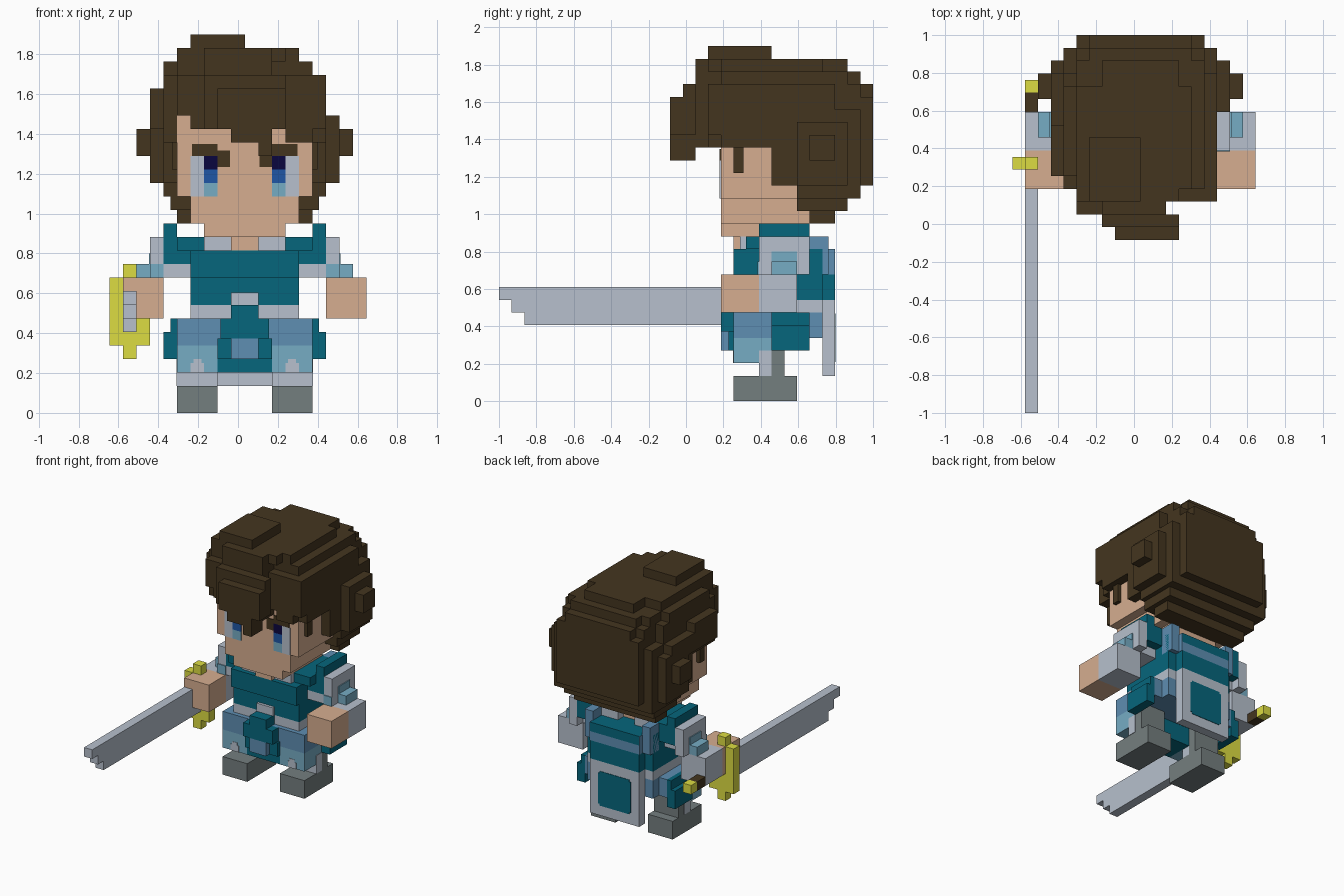
import bpy, bmesh

if "Cube" in bpy.data.objects:
    bpy.data.objects.remove(bpy.data.objects["Cube"])

U = 2 / 29.5          # block size
MID = 10              # body centre column


def colour(name, r, g, b):
    m = bpy.data.materials.new(name)
    lin = [((c / 255 + 0.055) / 1.055) ** 2.4 if c > 10 else c / 255 / 12.92 for c in (r, g, b)]
    m.diffuse_color = (*lin, 1)
    m.use_nodes = True
    m.node_tree.nodes["Principled BSDF"].inputs["Base Color"].default_value = m.diffuse_color
    return m


BROWN = colour("dark_brown", 68, 53, 31)
SKIN = colour("skin", 214, 174, 144)
TEAL = colour("teal", 6, 102, 124)
GREY = colour("light_grey", 183, 192, 205)
SLATE = colour("slate_blue", 94, 142, 178)
PALE = colour("pale_blue", 118, 172, 196)
NAVY = colour("navy", 10, 6, 62)
BLUE = colour("blue", 30, 86, 166)
GOLD = colour("yellow", 220, 220, 66)
IRON = colour("dark_grey", 116, 126, 127)


def part(name, mat, boxes, mirror=False):
    """One object from blocks (x0, x1, y0, y1, z0, z1) given in grid cells."""
    bm = bmesh.new()
    if mirror:
        boxes = boxes + [(2 * MID - b[1], 2 * MID - b[0], *b[2:]) for b in boxes]
    for x0, x1, y0, y1, z0, z1 in boxes:
        vs = bmesh.ops.create_cube(bm, size=1)["verts"]
        for v in vs:
            v.co = (((x1 if v.co.x > 0 else x0) - 9.5) * U,
                    1 + ((y1 if v.co.y > 0 else y0) - 16) * U,
                    (z1 if v.co.z > 0 else z0) * U)
    me = bpy.data.meshes.new(name)
    bm.to_mesh(me)
    bm.free()
    me.materials.append(mat)
    ob = bpy.data.objects.new(name, me)
    bpy.context.collection.objects.link(ob)
    return ob


# Head
part("head", SKIN, [(5, 15, 4, 11, 16, 22), (6, 14, 4, 11, 14, 16),
                    (7, 13, 4, 11, 13, 14), (9, 11, 5, 10, 12, 13)])

# Face plates
F = (3.9, 4)
part("eye_whites", GREY, [(6, 7, *F, 16, 19)], True)
part("pupils", NAVY, [(7, 8, *F, 18, 19)], True)
part("irises", BLUE, [(7, 8, *F, 17, 18)], True)
part("lower_irises", PALE, [(7, 8, *F, 16, 17)], True)
part("eyebrows", BROWN, [(6.1, 8, *F, 19, 19.9), (8, 8.9, *F, 18.2, 19.4)], True)

# Hair
part("hair_crown", BROWN, [
    (6, 10, 3, 8, 27, 28), (7, 13, 3, 14, 26, 27), (5, 14, 4, 12, 26, 27),
    (6, 14, 4, 15, 25, 26), (5, 15, 4, 14, 25, 26), (4, 15, 5, 12, 25, 26),
    (5, 15, 4, 15, 22, 25), (4, 16, 4, 13, 22, 25), (4, 16, 5, 14, 20, 23)])
part("hair_back", BROWN, [
    (6, 14, 9, 16, 17, 25), (5, 15, 9, 16, 17, 24), (4, 16, 10, 15, 16, 23),
    (4.5, 15.5, 10, 14, 15, 17), (5, 15, 11, 13, 14, 15)])
part("hair_fringe", BROWN, [
    (7, 12, 2, 4, 22, 27), (5, 12, 2, 4, 22, 25), (5, 7, 3, 4, 25, 27),
    (6, 12, 2, 4, 21, 22), (7, 13, 1, 2, 21, 25),
    (8, 13, 0, 1, 21, 24), (9, 12, 0, 4, 20, 21), (11, 12, 0, 2, 19, 20),
    (12, 16, 3, 4, 21, 25), (13, 14, 3, 4, 20, 21), (14, 15, 3, 4, 20, 21)])
part("hair_sides", BROWN, [
    (4, 5, 4, 8, 20, 22), (4, 5, 8, 10, 17, 20), (4.6, 5, 5, 5.8, 18, 20),
    (3, 4, 10, 14, 17, 22), (2, 3, 11, 13, 19, 21)], True)
part("hair_left_volume", BROWN, [(3, 4, 5, 9, 21, 24), (3, 4, 9, 13, 21, 23)])

# Torso
part("tunic", TEAL, [(6, 14, 6, 12, 8, 12), (6, 14, 5, 6, 10, 12)])
part("tunic_front", TEAL, [(6, 14, 5.5, 6, 8, 10)])
part("belt", GREY, [(6, 14, 5.5, 12, 7, 8), (9, 11, 5.2, 5.5, 8, 8.9)])
part("shoulders", TEAL, [(4, 6, 7, 11, 11, 13), (4, 5, 7, 11, 13, 14),
                         (5, 7, 6, 11, 12, 13)], True)
part("collar", GREY, [(7, 9, 5.5, 11, 12, 13)], True)
part("shoulder_straps", SLATE, [(6, 7, 11, 12.5, 10, 13)], True)

# Arms
part("upper_arms", GREY, [(3, 4, 7, 11, 10, 13), (4, 6, 7, 10, 10, 11)], True)
part("elbow_guards", PALE, [(2, 3, 8, 10, 10, 11), (3, 4, 6.9, 7, 10, 11),
                            (2.9, 3, 8, 10, 11, 11.8)], True)
part("forearms", GREY, [(1, 4, 7, 10, 7, 10)], True)
part("hands", SKIN, [(1, 4, 4, 7, 7, 10)], True)

# Hips and skirt
part("hips", SLATE, [(5, 15, 5, 11, 5, 7), (9, 11, 4, 5, 4, 5.5),
                     (6, 14, 11, 12, 5, 7)])
part("skirt_front", TEAL, [(8, 12, 5, 8, 3, 5), (8, 12, 4.6, 5, 4, 5.5),
                           (8.2, 11.8, 4, 5, 5.5, 7), (9, 11, 4, 5.5, 7, 8)])
part("hip_plates", TEAL, [(4, 5, 8, 11, 4, 6), (4.5, 5, 8, 11, 6, 7)], True)

# Legs
part("thighs", PALE, [(5, 8, 5, 8, 3, 5)], True)
part("knee_marks", GREY, [(6, 7, 4.95, 5, 3, 3.7), (6.2, 6.8, 4.95, 5, 3.7, 4)], True)
part("shins", GREY, [(5, 8, 7, 8, 2, 3), (4.95, 5, 7, 8, 2, 4)], True)
part("calves", IRON, [(5, 8, 8, 9, 2, 5)], True)
part("shoes", IRON, [(5, 8, 5, 10, 0, 2)], True)

# Cape
part("cape_top", TEAL, [(7, 13, 12, 13, 11, 12), (7, 13, 12, 13, 8, 10)])
part("cape_band", SLATE, [(7, 13, 12, 13, 10, 11)])
part("cape_edges", SLATE, [(6.95, 7, 12, 13, 10, 12)], True)
part("cape_lower", GREY, [(7, 13, 12, 13, 2, 8)])
part("cape_panel", TEAL, [(8.2, 11.8, 13, 13.05, 3.1, 6.9), (8, 12, 13, 13.05, 3.3, 6.7)])

# Sword
part("sword_blade", GREY, [(1, 2, -13.5, 4, 8, 9), (1, 2, -12.5, 4, 7, 8),
                           (1, 2, -11.5, 4, 6, 7), (1, 2, 4, 5.5, 6, 7)])
part("sword_guard", GOLD, [(0, 1, 5.5, 6.5, 5, 10), (1, 2, 5.5, 6.5, 4, 7),
                           (2, 3, 5.5, 6.5, 5, 7), (1, 2, 5.5, 6.5, 10, 11)])
part("sword_grip", BROWN, [(1, 2, 10, 11.5, 7, 8)])
part("sword_pommel", GOLD, [(1, 2, 11.5, 12.5, 7, 8)])
